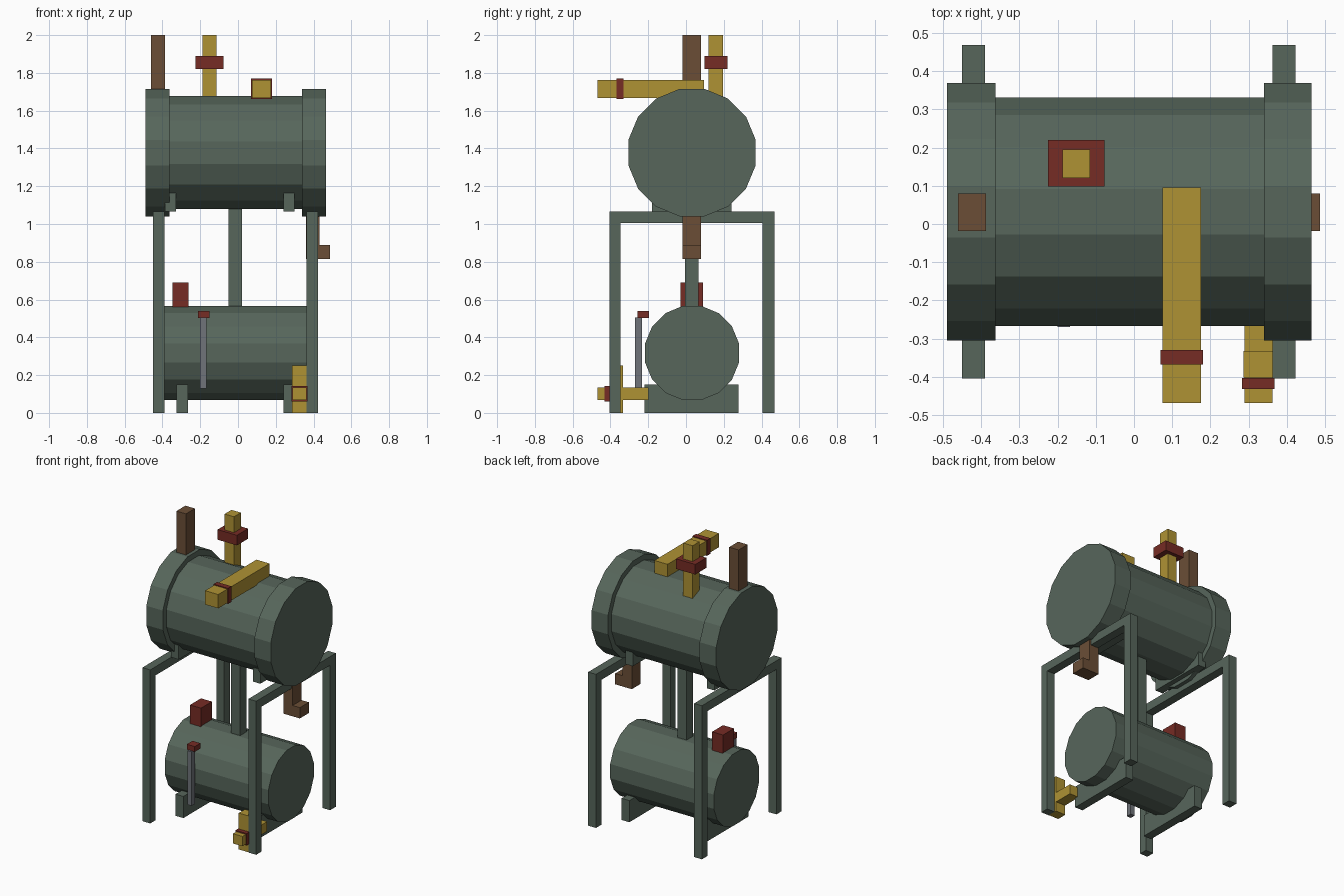
import bpy
import bmesh
from math import pi, cos, sin

cube = bpy.data.objects.get("Cube")
if cube:
    bpy.data.objects.remove(cube, do_unlink=True)


def material(name, rgb):
    m = bpy.data.materials.new(name)
    m.use_nodes = True
    m.diffuse_color = (*rgb, 1)
    m.node_tree.nodes["Principled BSDF"].inputs["Base Color"].default_value = (*rgb, 1)
    return m


GREEN = material("grey green paint", (0.095, 0.133, 0.105))
YELLOW = material("yellow pipe", (0.43, 0.29, 0.034))
RED = material("valve red", (0.18, 0.025, 0.018))
BROWN = material("rust brown", (0.147, 0.076, 0.037))
GREY = material("gauge grey", (0.162, 0.174, 0.195))


def finish(name, bm, mat):
    bmesh.ops.recalc_face_normals(bm, faces=bm.faces)
    mesh = bpy.data.meshes.new(name)
    bm.to_mesh(mesh)
    bm.free()
    mesh.materials.append(mat)
    obj = bpy.data.objects.new(name, mesh)
    bpy.context.collection.objects.link(obj)


def box(name, mat, x, y, z):
    """Box given as a (low, high) pair on each axis."""
    bm = bmesh.new()
    bmesh.ops.create_cube(bm, size=1)
    for v in bm.verts:
        v.co = [(a + b) / 2 + c * (b - a) for (a, b), c in zip((x, y, z), v.co)]
    finish(name, bm, mat)


def drum(name, x, z, apothem, y=0.032, sides=16):
    """Flat-sided drum lying along x."""
    bm = bmesh.new()
    r = apothem / cos(pi / sides)
    angles = [(i + 0.5) * 2 * pi / sides for i in range(sides)]
    rings = [[bm.verts.new((end, y + r * cos(a), z + r * sin(a))) for a in angles] for end in x]
    for ring in rings:
        bm.faces.new(ring)
    for i in range(sides):
        j = (i + 1) % sides
        bm.faces.new((rings[0][i], rings[0][j], rings[1][j], rings[1][i]))
    finish(name, bm, GREEN)


# Tanks
drum("upper_tank", (-0.4, 0.38), 1.378, 0.299)
drum("upper_tank_right_band", (-0.49, -0.363), 1.378, 0.337)
drum("upper_tank_left_band", (0.34, 0.465), 1.378, 0.337)
drum("lower_tank", (-0.41, 0.385), 0.317, 0.249)
box("centre_column", GREEN, (-0.05, 0.02), (-0.005, 0.065), (0.5, 1.12))

# Support frames and saddles
for side, x, sx in (("right", (-0.45, -0.39), -0.325), ("left", (0.363, 0.423), 0.24)):
    box(side + "_front_leg", GREEN, x, (-0.405, -0.348), (0, 1.005))
    box(side + "_back_leg", GREEN, x, (0.405, 0.468), (0, 1.005))
    box(side + "_frame_beam", GREEN, x, (-0.405, 0.468), (1.005, 1.065))
    box(side + "_lower_saddle", GREEN, (sx, sx + 0.06), (-0.22, 0.278), (0, 0.15))
for side, sx in (("right", -0.387), ("left", 0.24)):
    box(side + "_upper_saddle", GREEN, (sx, sx + 0.058), (-0.18, 0.24), (1.067, 1.165))

# Rusty vents
box("top_vent", BROWN, (-0.46, -0.387), (-0.018, 0.08), (1.65, 2))
box("drain_pipe", BROWN, (0.36, 0.432), (-0.018, 0.08), (0.815, 1.1))
box("drain_outlet", BROWN, (0.432, 0.487), (-0.018, 0.08), (0.815, 0.89))

# Upper yellow pipes with valves
box("riser_pipe", YELLOW, (-0.187, -0.115), (0.12, 0.195), (1.6, 2))
box("riser_valve", RED, (-0.225, -0.077), (0.098, 0.22), (1.82, 1.89))
box("feed_pipe", YELLOW, (0.075, 0.176), (-0.468, 0.095), (1.667, 1.763))
box("feed_flange", RED, (0.07, 0.181), (-0.368, -0.33), (1.661, 1.769))

# Lower yellow outlet
box("outlet_post", YELLOW, (0.287, 0.364), (-0.402, -0.333), (0, 0.252))
box("outlet_pipe", YELLOW, (0.289, 0.362), (-0.468, -0.198), (0.067, 0.135))
box("outlet_flange", RED, (0.283, 0.368), (-0.432, -0.403), (0.06, 0.143))

# Lower tank fittings
box("filler_cap", RED, (-0.347, -0.263), (-0.03, 0.09), (0.52, 0.69))
box("gauge_tube", GREY, (-0.2, -0.167), (-0.27, -0.232), (0.13, 0.505))
box("gauge_cap", RED, (-0.213, -0.152), (-0.257, -0.195), (0.503, 0.54))
